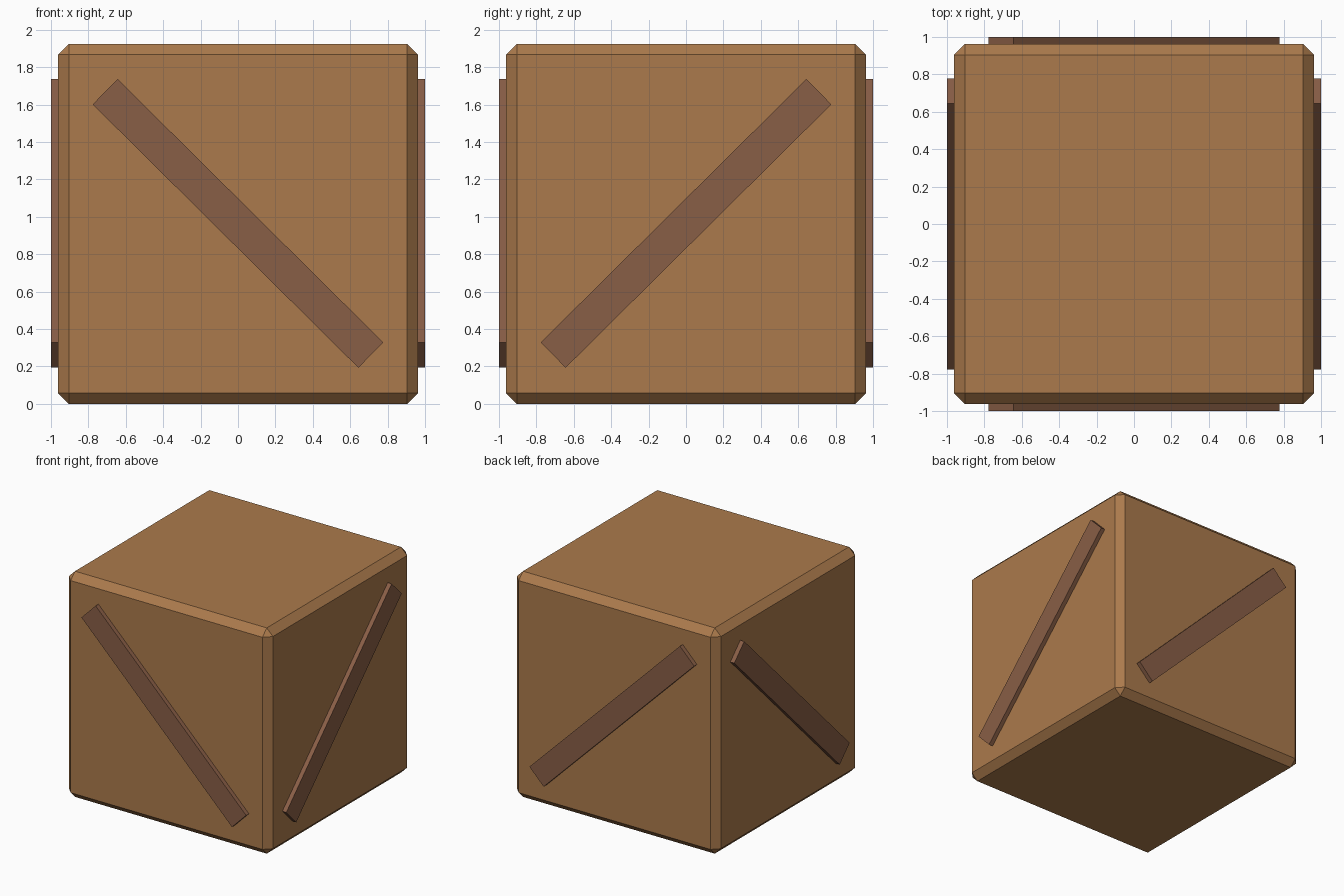
import bpy
import math
from mathutils import Matrix

if "Cube" in bpy.data.objects:
    bpy.data.objects.remove(bpy.data.objects["Cube"])

SIZE = 1.925                 # crate edge length
MID_Z = SIZE / 2
BEVEL = 0.058
LENGTH, WIDTH, DEPTH = 2.0, 0.19, 0.08
TILT = math.radians(44.75)


def srgb(r, g, b):
    def lin(c):
        c /= 255
        return c / 12.92 if c <= 0.04045 else ((c + 0.055) / 1.055) ** 2.4
    return (lin(r), lin(g), lin(b), 1.0)


def material(name, color):
    m = bpy.data.materials.new(name)
    m.diffuse_color = color
    m.use_nodes = True
    m.node_tree.nodes["Principled BSDF"].inputs["Base Color"].default_value = m.diffuse_color
    return m


def box(name, dims, matrix, mat):
    bpy.ops.mesh.primitive_cube_add(size=1)
    ob = bpy.context.object
    ob.name = name
    ob.data.transform(matrix @ Matrix.Diagonal((*dims, 1)))
    ob.data.materials.append(mat)
    return ob


light_wood = material("light_wood", srgb(171, 122, 76))
dark_wood = material("dark_wood", srgb(137, 94, 70))

# Crate body with chamfered edges
crate = box("crate_body", (SIZE, SIZE, SIZE), Matrix.Translation((0, 0, MID_Z)), light_wood)
bevel = crate.modifiers.new("chamfer", 'BEVEL')
bevel.width = BEVEL
bevel.segments = 1

# Diagonal braces, one on each upright side
offset = 1.0 - DEPTH / 2
for name, s in (("front", -1), ("back", 1)):
    place = Matrix.Translation((0, s * offset, MID_Z + 0.002)) @ Matrix.Rotation(TILT, 4, 'Y')
    box(name + "_brace", (LENGTH, DEPTH, WIDTH), place, dark_wood)
for name, s in (("left", -1), ("right", 1)):
    place = Matrix.Translation((s * offset, 0, MID_Z + 0.002)) @ Matrix.Rotation(TILT, 4, 'X')
    box(name + "_brace", (DEPTH, LENGTH, WIDTH), place, dark_wood)
